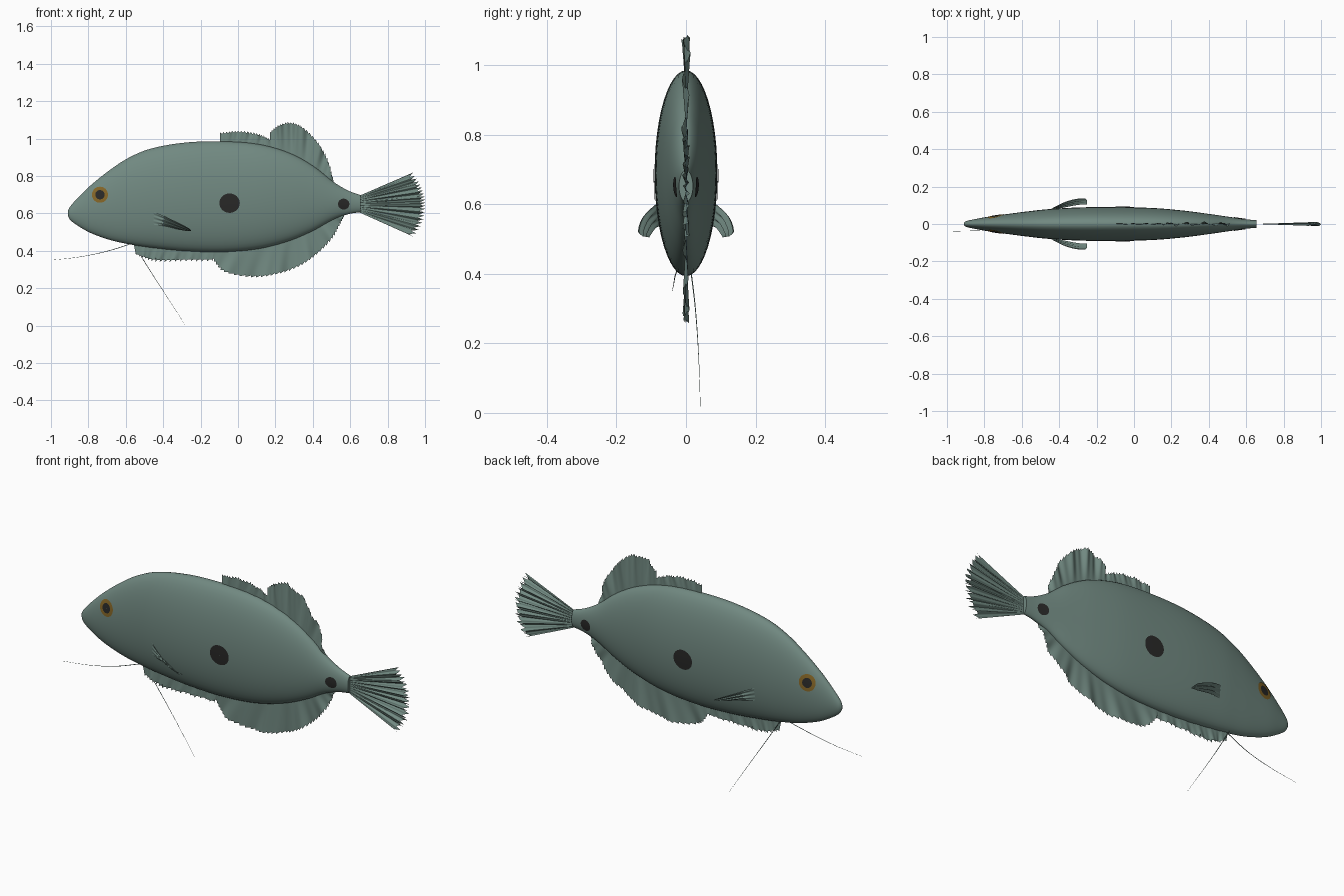
import bpy, math
from mathutils import Vector

cube = bpy.data.objects.get("Cube")
if cube:
    bpy.data.objects.remove(cube)


def material(name, rgb):
    m = bpy.data.materials.new(name)
    m.use_nodes = True
    m.diffuse_color = (*rgb, 1)
    m.node_tree.nodes["Principled BSDF"].inputs["Base Color"].default_value = (*rgb, 1)
    return m


SKIN = material("grey green skin", (0.165, 0.25, 0.22))
DARK = material("charcoal spot", (0.022, 0.022, 0.021))
GOLD = material("gold iris", (0.23, 0.13, 0.02))


def build(name, verts, faces, mat):
    mesh = bpy.data.meshes.new(name)
    mesh.from_pydata(verts, [], faces)
    mesh.materials.append(mat)
    mesh.update()
    ob = bpy.data.objects.new(name, mesh)
    bpy.context.collection.objects.link(ob)
    bpy.ops.object.select_all(action="DESELECT")
    ob.select_set(True)
    bpy.context.view_layer.objects.active = ob
    bpy.ops.object.shade_smooth_by_angle(angle=math.radians(50))
    return ob


def smooth_path(points, n):
    """Catmull-Rom samples through points of any dimension."""
    p = [Vector(q) for q in points]
    p = [p[0] * 2 - p[1]] + p + [p[-1] * 2 - p[-2]]
    out = []
    for i in range(n + 1):
        s = i / n * (len(points) - 1)
        k = min(int(s), len(points) - 2)
        t = s - k
        a, b, c, d = p[k:k + 4]
        out.append(b + ((c - a) * t + (a * 2 - b * 5 + c * 4 - d) * t * t
                        + (b * 3 - a - c * 3 + d) * t ** 3) / 2)
    return out


def grid_faces(rows, cols, wrap=False):
    return [(i * cols + j, i * cols + (j + 1) % cols, (i + 1) * cols + (j + 1) % cols, (i + 1) * cols + j)
            for i in range(rows - 1) for j in range(cols if wrap else cols - 1)]


# Body: elliptical sections given as x, top, bottom, half width
stations = smooth_path([
    (-0.91, 0.615, 0.588, 0.006), (-0.895, 0.64, 0.563, 0.016), (-0.85, 0.69, 0.53, 0.026),
    (-0.78, 0.757, 0.492, 0.039), (-0.68, 0.836, 0.457, 0.053), (-0.58, 0.9, 0.435, 0.066),
    (-0.46, 0.948, 0.417, 0.079), (-0.28, 0.979, 0.399, 0.089), (-0.08, 0.985, 0.394, 0.09),
    (0.11, 0.97, 0.411, 0.085), (0.27, 0.925, 0.452, 0.071), (0.4, 0.855, 0.507, 0.054),
    (0.51, 0.769, 0.568, 0.038), (0.59, 0.722, 0.596, 0.026), (0.655, 0.698, 0.607, 0.02)], 84)
SIDES = 48
verts = []
for x, top, bottom, width in stations:
    for j in range(SIDES):
        a = math.tau * j / SIDES
        verts.append((x, width * math.sin(a), (top + bottom) / 2 + (top - bottom) / 2 * math.cos(a)))
faces = grid_faces(len(stations), SIDES, True)
faces += [tuple(range(SIDES))[::-1], tuple(range(len(verts) - SIDES, len(verts)))]
faces = [f[::-1] for f in faces]
build("body", verts, faces, SKIN)


def skin_y(x, z):
    """Half width of the body at x, z."""
    for a, b in zip(stations, stations[1:]):
        if a[0] <= x <= b[0]:
            _, top, bottom, width = a.lerp(b, (x - a[0]) / (b[0] - a[0]))
            h = (z - (top + bottom) / 2) / ((top - bottom) / 2)
            return width * math.sqrt(max(0, 1 - h * h))
    return 0


# Eyes and spots: thin rings and discs that follow the skin
def patch(name, cx, cz, inner, outer, lift, mat, wide=1.0):
    rings, seg = 5, 32
    for side, label in ((1, "left"), (-1, "right")):
        verts = []
        for i in range(rings + 1):
            r = inner + (outer - inner) * i / rings
            for j in range(seg):
                a = math.tau * j / seg
                x, z = cx + wide * r * math.cos(a), cz + r * math.sin(a)
                verts.append((x, side * (skin_y(x, z) + lift), z))
        faces = grid_faces(rings + 1, seg, True)
        if side > 0:
            faces = [f[::-1] for f in faces]
        build(label + "_" + name, verts, faces, mat)


patch("iris", -0.738, 0.7, 0.024, 0.043, 0.003, GOLD)
patch("pupil", -0.738, 0.7, 0.0005, 0.025, 0.004, DARK)
patch("flank_spot", -0.045, 0.655, 0.0005, 0.052, 0.003, DARK, 1.05)
patch("tail_spot", 0.565, 0.65, 0.0005, 0.029, 0.003, DARK, 1.05)


# Median fins: rippled sheets from a base line to a serrated rim
def fin(name, base, rim, teeth, depth, folds, ripple):
    rows, cols = 9, teeth * 6
    low, high = smooth_path(base, cols), smooth_path(rim, cols)
    verts = []
    for i in range(rows):
        v = i / (rows - 1)
        for j in range(cols + 1):
            u = j / cols
            notch = depth * (j % 6) / 5 if i == rows - 1 else 0
            edge = high[j] - (high[j] - low[j]).normalized() * notch
            p = low[j].lerp(edge, v)
            y = ripple * v * (math.sin(math.tau * folds * u) + 0.4 * math.sin(math.tau * folds * 2.3 * u + 1)) / 1.4
            verts.append((p.x, y, p.y))
    return build(name, verts, grid_faces(rows, cols + 1), SKIN)


fin("front_dorsal_fin", [(-0.095, 0.97), (0.03, 0.965), (0.18, 0.94)],
    [(-0.095, 1.033), (0, 1.043), (0.1, 1.03), (0.172, 1.0)], 18, 0.012, 4, 0.006)
fin("rear_dorsal_fin", [(0.17, 0.94), (0.34, 0.87), (0.5, 0.75)],
    [(0.17, 1.035), (0.22, 1.075), (0.285, 1.088), (0.35, 1.06), (0.425, 0.985), (0.48, 0.89), (0.513, 0.775)],
    28, 0.01, 4, 0.013)
fin("belly_fin", [(-0.56, 0.45), (-0.35, 0.425), (-0.13, 0.41)],
    [(-0.545, 0.375), (-0.45, 0.342), (-0.3, 0.343), (-0.135, 0.345)], 17, 0.025, 5, 0.006)
fin("anal_fin", [(-0.14, 0.41), (0.2, 0.45), (0.4, 0.53), (0.575, 0.61)],
    [(-0.14, 0.36), (-0.075, 0.287), (0.07, 0.258), (0.2, 0.272), (0.32, 0.312), (0.42, 0.378),
     (0.505, 0.465), (0.55, 0.545), (0.575, 0.6)], 40, 0.01, 5, 0.01)
fin("tail_fin", [(0.65, 0.695), (0.65, 0.605)],
    [(0.935, 0.818), (0.975, 0.755), (0.998, 0.69), (1.0, 0.625), (0.985, 0.55), (0.94, 0.475)],
    20, 0.03, 9, 0.011)

# Pectoral fins: pleated blades twisting from an upright root to a flat tip
for side, label in ((1, "left"), (-1, "right")):
    upper = smooth_path([(-0.465, 0.07, 0.615), (-0.36, 0.118, 0.57), (-0.27, 0.135, 0.525), (-0.25, 0.125, 0.508)], 14)
    lower = smooth_path([(-0.45, 0.07, 0.54), (-0.38, 0.09, 0.53), (-0.3, 0.105, 0.51), (-0.25, 0.105, 0.505)], 14)
    verts = []
    for i, (a, b) in enumerate(zip(upper, lower)):
        for j in range(19):
            p = a.lerp(b, j / 18)
            fold = 0.006 * math.sin(math.tau * j / 6) * math.sin(math.pi * i / 14)
            verts.append((p.x, side * (p.y + fold), p.z))
    build(label + "_pectoral_fin", verts, grid_faces(15, 19), SKIN)


# Feelers: hair-thin tapering tubes
def feeler(name, points, radius):
    path = smooth_path(points, 30)
    verts = []
    for i, p in enumerate(path):
        along = (path[min(i + 1, 30)] - path[max(i - 1, 0)]).normalized()
        u = along.cross(Vector((0, 1, 0))).normalized()
        w = along.cross(u)
        r = radius * (1 - 0.8 * i / 30)
        for j in range(6):
            a = math.tau * j / 6
            verts.append(p + (u * math.cos(a) + w * math.sin(a)) * r)
    build(name, verts, grid_faces(31, 6, True), SKIN)


feeler("right_feeler", [(-0.55, -0.012, 0.445), (-0.7, -0.03, 0.398), (-0.85, -0.036, 0.367), (-1, -0.04, 0.35)], 0.002)
feeler("left_feeler", [(-0.56, 0.01, 0.44), (-0.48, 0.026, 0.31), (-0.39, 0.036, 0.17), (-0.28, 0.042, 0)], 0.002)
